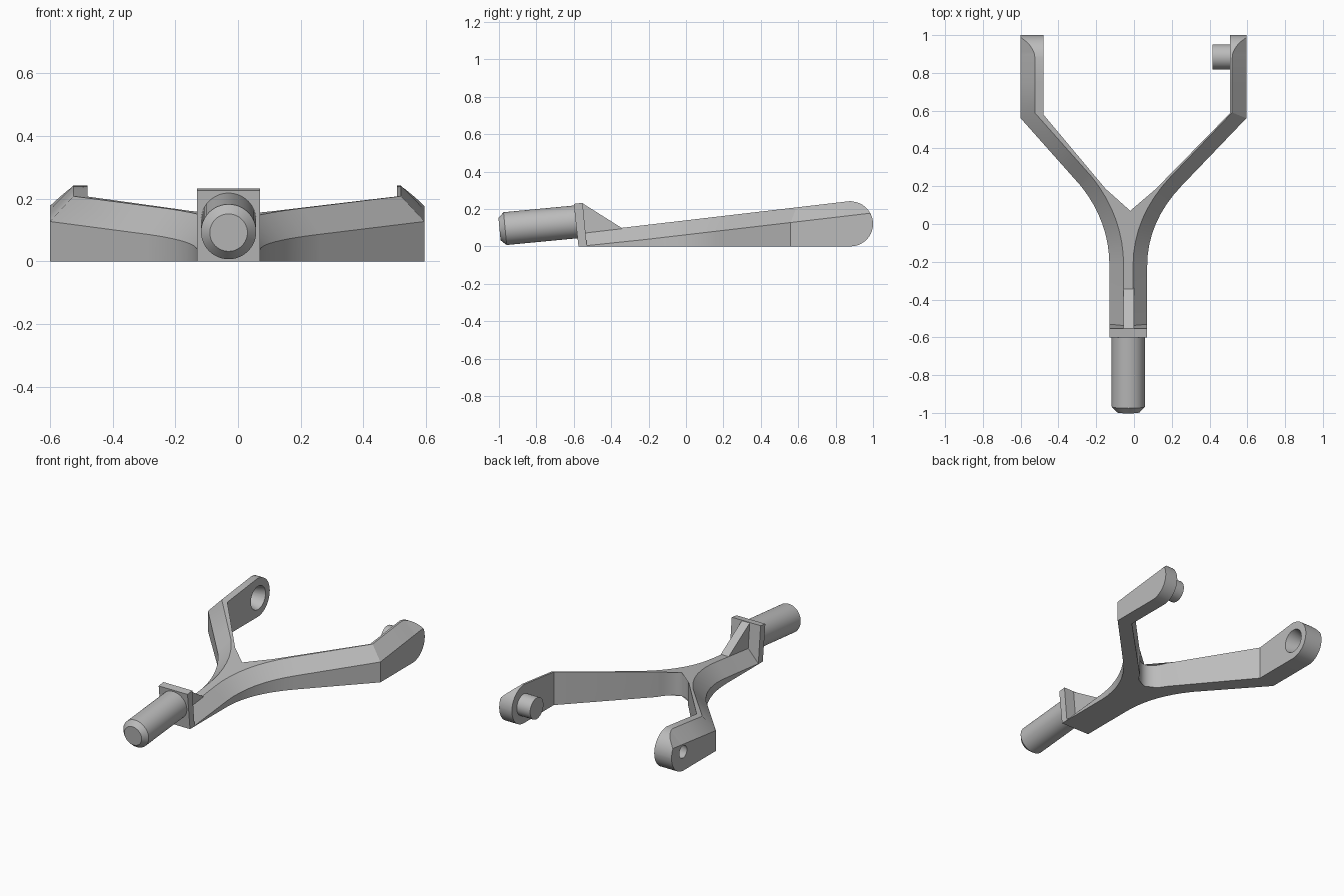
import bpy, bmesh, math
from mathutils import Vector

cube = bpy.data.objects.get("Cube")
if cube:
    bpy.data.objects.remove(cube)

mat = bpy.data.materials.new("plain grey")
mat.use_nodes = True
GREY = (0.5, 0.5, 0.5, 1)
mat.diffuse_color = GREY
mat.node_tree.nodes["Principled BSDF"].inputs["Base Color"].default_value = GREY

CHAMFER = 0.075          # width and height of the sloped outer edge
END_Y, END_R = 0.88, 0.12  # rounded arm end, seen from the side
STEM_X = -0.03


def finish(name, bm):
    bmesh.ops.remove_doubles(bm, verts=bm.verts, dist=1e-5)
    bmesh.ops.recalc_face_normals(bm, faces=bm.faces)
    mesh = bpy.data.meshes.new(name)
    bm.to_mesh(mesh)
    bm.free()
    mesh.materials.append(mat)
    obj = bpy.data.objects.new(name, mesh)
    bpy.context.collection.objects.link(obj)
    return obj


def smooth(obj):
    bpy.ops.object.select_all(action="DESELECT")
    obj.select_set(True)
    bpy.context.view_layer.objects.active = obj
    bpy.ops.object.shade_smooth_by_angle(angle=math.radians(30))


def bezier(a, b, c, t):
    return Vector(a) * (1 - t) ** 2 + Vector(b) * 2 * t * (1 - t) + Vector(c) * t * t


def heights(y):
    """Bottom, outer edge and ridge heights of the arm at depth y."""
    low, edge, top = 0.0, max(0.002, 0.117 * (y + 0.53)), 0.076 + 0.117 * (y + 0.54)
    if y > END_Y:
        h = math.sqrt(max(0, END_R ** 2 - (y - END_Y) ** 2))
        low, top = END_R - h, min(top, END_R + h)
    return low, min(edge, top), top


def arm(bm, side, stem, bend_out, bend_in, knee, crotch):
    """Loft one half of the fork from the stem to its rounded end."""
    outer, inner = [], []
    crotch_start = Vector((-0.02, 0.07))
    foot = Vector((stem, -0.22))
    ctrl = (stem, 0.01)
    for y in (-0.55, -0.22):
        outer.append(Vector((stem, y)))
        inner.append(Vector((STEM_X, y)))
    n = 8
    for i in range(1, n + 1):                      # curved root
        outer.append(bezier(foot, ctrl, knee, i / n))
        inner.append(Vector((STEM_X, -0.22)).lerp(crotch_start, i / n))
    wall_from = len(outer) - 1
    for i in range(1, n + 1):                      # rounded crotch
        outer.append(Vector(knee).lerp(Vector(bend_out), 0.25 * i / n))
        inner.append(bezier(crotch_start, (crotch_start.x + side * 0.055, 0.07), crotch, i / n))
    outer.append(Vector(bend_out))
    inner.append(Vector(bend_in))
    ends = [END_Y + END_R * math.sin(math.radians(a)) for a in range(0, 90, 8)]
    for y in [0.75] + ends:                        # straight tip
        outer.append(Vector((bend_out[0], y)))
        inner.append(Vector((bend_in[0], y)))

    rings = []
    for i, (o, q) in enumerate(zip(outer, inner)):
        a = (o - outer[max(i - 1, 0)]).normalized()
        b = (outer[min(i + 1, len(outer) - 1)] - o).normalized()
        tan = (a + b).normalized()
        mitre = 1 / max(0.5, tan.dot(b if b.length else a))
        low, edge, top = heights(o.y)
        normal = Vector((-tan.y, tan.x)) * side
        ridge = o + normal * mitre * CHAMFER * min(1, (top - edge) / 0.073)
        pts = [(*o, low), (*o, edge), (*ridge, heights(ridge.y)[2]),
               (*q, heights(q.y)[2]), (*q, heights(q.y)[0])]
        rings.append([bm.verts.new(p) for p in pts])
    for i in range(len(rings) - 1):
        for k in range(5):
            if k == 3 and i < wall_from:           # halves join here
                continue
            j = (k + 1) % 5
            bm.faces.new((rings[i][k], rings[i][j], rings[i + 1][j], rings[i + 1][k]))
    bm.faces.new(rings[0])
    bm.faces.new(rings[-1])


# Fork body: two slightly different arms sharing a stem
bm = bmesh.new()
arm(bm, 1, 0.07, (0.595, 0.56), (0.507, 0.585), (0.25, 0.2), (0.09, 0.16))
arm(bm, -1, -0.13, (-0.6, 0.56), (-0.48, 0.58), (-0.28, 0.2), (-0.12, 0.15))
fork = finish("fork", bm)


def rod(name, start, end, r1, r2):
    """Closed round bar between two points."""
    start, end = Vector(start), Vector(end)
    axis = end - start
    bpy.ops.mesh.primitive_cone_add(vertices=48, radius1=r1, radius2=r2, depth=axis.length,
                                    location=(start + end) / 2,
                                    rotation=axis.to_track_quat("Z", "Y").to_euler())
    obj = bpy.context.object
    obj.name = name
    obj.data.materials.append(mat)
    return obj


# Tapered socket through one arm end
cutter = rod("socket_cutter", (-0.47, 0.885, 0.118), (-0.61, 0.885, 0.118), 0.076, 0.035)
cut = fork.modifiers.new("socket", "BOOLEAN")
cut.object = cutter
cut.solver = "EXACT"
bpy.context.view_layer.objects.active = fork
bpy.ops.object.modifier_apply(modifier=cut.name)
bpy.data.objects.remove(cutter)
smooth(fork)

# Peg on the other arm end
smooth(rod("side_peg", (0.55, 0.885, 0.118), (0.415, 0.885, 0.118), 0.066, 0.066))


def slab(name, profile, x0, x1):
    """Extrude a side profile across x."""
    bm = bmesh.new()
    face = bm.faces.new([bm.verts.new((x0, y, z)) for y, z in profile])
    ext = bmesh.ops.extrude_face_region(bm, geom=[face])["geom"]
    bmesh.ops.translate(bm, vec=(x1 - x0, 0, 0),
                        verts=[v for v in ext if isinstance(v, bmesh.types.BMVert)])
    return finish(name, bm)


# Leaning collar plate and its gusset
slab("collar", [(-0.575, 0), (-0.53, 0), (-0.553, 0.233), (-0.6, 0.227)], -0.13, 0.07)
slab("gusset", [(-0.56, 0.05), (-0.556, 0.232), (-0.34, 0.096), (-0.34, 0.05)], -0.055, 0.0)

# Front shaft: turned profile with a bevelled nose
bm = bmesh.new()
profile = [(0, 0), (0.06, 0), (0.088, 0.03), (0.088, 0.43), (0, 0.43)]
verts = [bm.verts.new((r, 0, h)) for r, h in profile]
edges = [bm.edges.new(p) for p in zip(verts, verts[1:])]
bmesh.ops.spin(bm, geom=verts + edges, cent=(0, 0, 0), axis=(0, 0, 1),
               angle=math.tau, steps=48)
shaft = finish("shaft", bm)
shaft.location = (STEM_X, -0.997, 0.092)
shaft.rotation_euler = Vector((0, 1, 0.095)).to_track_quat("Z", "Y").to_euler()
smooth(shaft)
